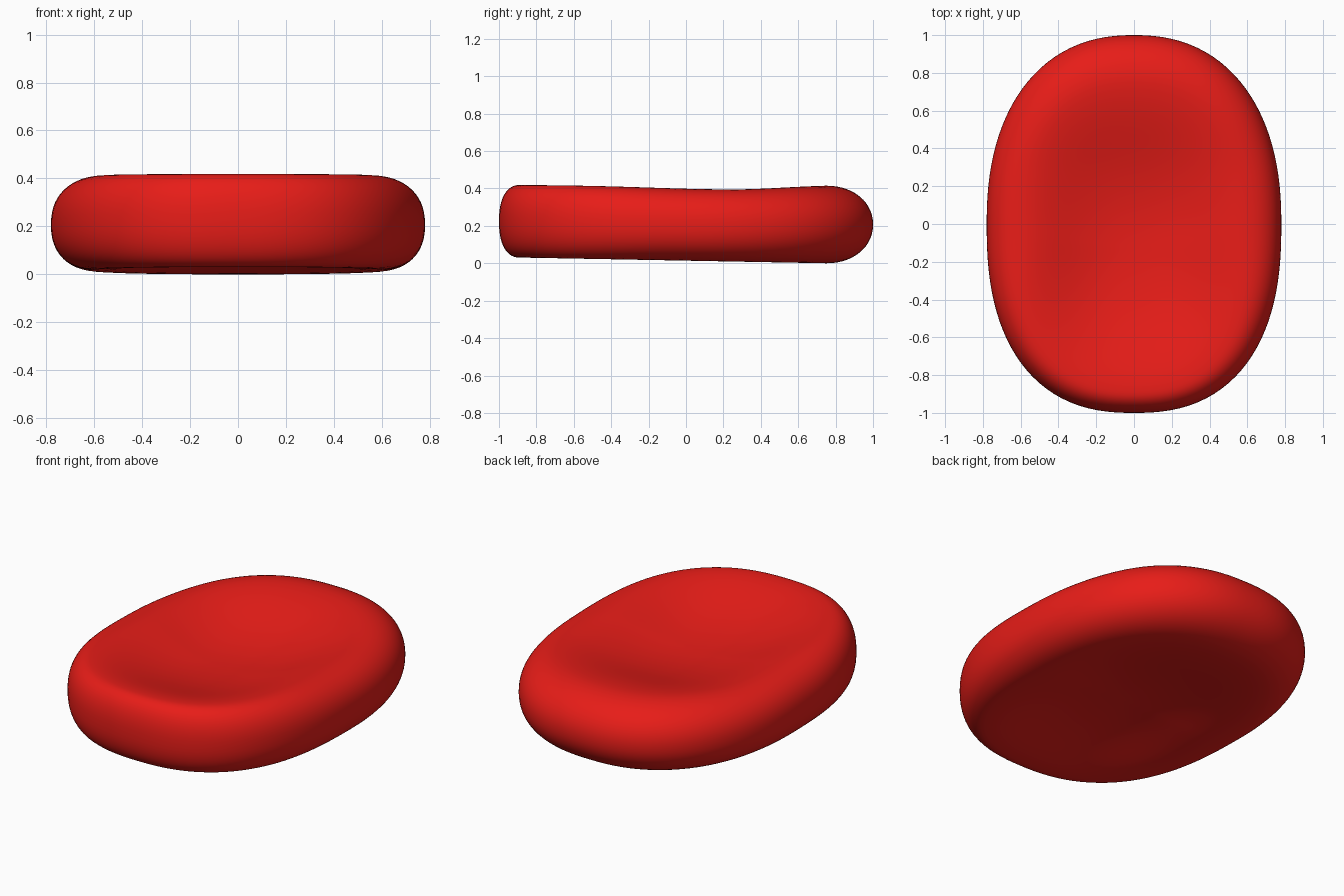
import bpy, bmesh
from math import sin, cos, pi, exp

if "Cube" in bpy.data.objects:
    bpy.data.objects.remove(bpy.data.objects["Cube"])

SEG, DISH, EDGE = 128, 24, 28
TOP_DEPTH, BOTTOM_DEPTH = -0.115, 0.085


def top_z(y):
    # rim height, dipping slightly behind the middle
    return 0.42 - 0.024 * exp(-((y - 0.25) / (0.38 if y > 0.25 else 0.62)) ** 2)


def bottom_z(y):
    # underside falls gently towards the back
    return max(0.0, 0.015 - 0.0187 * y)


def outline(a):
    # rounded oval, blunter at the front
    n = 2.28 if sin(a) > 0 else 2.43
    return ((abs(cos(a)) / 0.78) ** n + abs(sin(a)) ** n) ** (-1 / n)


def edge_width(a):
    # tighter rounding at the front, softer at the back
    s = sin(a)
    return 0.2 + (0.05 if s > 0 else -0.09) * s * s


def power(v, p):
    return (1 if v >= 0 else -1) * abs(v) ** p


def dish_point(a, r, base, depth):
    d = (outline(a) - edge_width(a)) * r
    x, y = d * cos(a), d * sin(a) - 0.12 * (1 - r * r)
    return x, y, base(y) + depth * (1 - r ** 2.4) ** 2


def edge_point(a, t):
    f = t * pi / 2
    e = edge_width(a)
    p = 2 / (2.3 - 0.2 * max(0, sin(a)))
    inner = outline(a) - e
    d = inner + e * power(max(0, cos(f)), p)
    y = inner * sin(a)
    hi, lo = top_z(y), bottom_z(y)
    return d * cos(a), d * sin(a), (hi + lo) / 2 + (hi - lo) / 2 * power(sin(f), p)


# Rings from the top dish, over the rounded edge, to the underside dish
angles = [2 * pi * i / SEG for i in range(SEG)]
rings = [[dish_point(a, k / DISH, top_z, TOP_DEPTH) for a in angles] for k in range(1, DISH)]
rings += [[edge_point(a, 1 - 2 * k / EDGE) for a in angles] for k in range(EDGE + 1)]
rings += [[dish_point(a, k / DISH, bottom_z, BOTTOM_DEPTH) for a in angles] for k in range(DISH - 1, 0, -1)]

bm = bmesh.new()
loops = [[bm.verts.new(p) for p in ring] for ring in rings]
for u, v in zip(loops, loops[1:]):
    for i in range(SEG):
        j = (i + 1) % SEG
        bm.faces.new((u[i], v[i], v[j], u[j]))
# Centres of both dishes
for loop, base, depth in ((loops[0], top_z, TOP_DEPTH), (loops[-1], bottom_z, BOTTOM_DEPTH)):
    c = bm.verts.new(dish_point(0, 0, base, depth))
    for i in range(SEG):
        bm.faces.new((c, loop[i], loop[(i + 1) % SEG]))
bmesh.ops.recalc_face_normals(bm, faces=bm.faces)
low = min(v.co.z for v in bm.verts)
for v in bm.verts:
    v.co.z -= low
for f in bm.faces:
    f.smooth = True
mesh = bpy.data.meshes.new("dished_disc")
bm.to_mesh(mesh)
bm.free()

# Red dished disc
disc = bpy.data.objects.new("dished_disc", mesh)
bpy.context.collection.objects.link(disc)
red = bpy.data.materials.new("red")
red.diffuse_color = (0.8, 0.012, 0.009, 1)
red.use_nodes = True
red.node_tree.nodes["Principled BSDF"].inputs["Base Color"].default_value = red.diffuse_color
mesh.materials.append(red)
